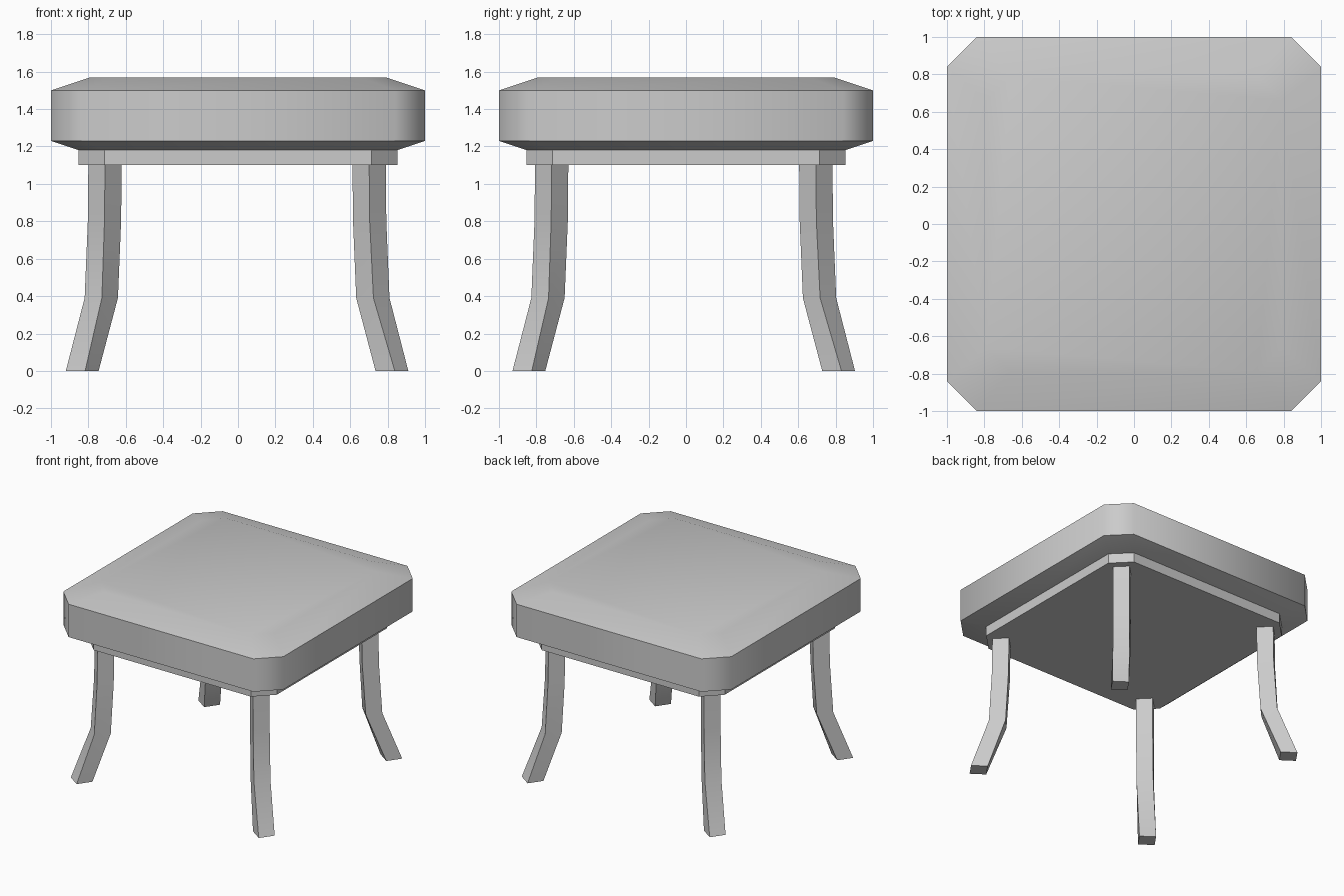
import bpy, bmesh, math

if "Cube" in bpy.data.objects:
    bpy.data.objects.remove(bpy.data.objects["Cube"])

def octagon(half, cut, z):
    # square of half-width `half` with corners cut back to `cut`
    pts = []
    for k in range(4):
        c, s = round(math.cos(k * math.pi / 2)), round(math.sin(k * math.pi / 2))
        for x, y in ((half, -cut), (half, cut)):
            pts.append((x * c - y * s, x * s + y * c, z))
    return pts

def loft(name, rings, smooth=None):
    # skin a stack of equal rings and cap both ends
    bm = bmesh.new()
    loops = [[bm.verts.new(p) for p in ring] for ring in rings]
    n = len(loops[0])
    for a, b in zip(loops, loops[1:]):
        for i in range(n):
            j = (i + 1) % n
            bm.faces.new((a[i], a[j], b[j], b[i]))
    bm.faces.new(loops[0][::-1])
    bm.faces.new(loops[-1])
    bmesh.ops.recalc_face_normals(bm, faces=bm.faces)
    me = bpy.data.meshes.new(name)
    bm.to_mesh(me)
    bm.free()
    ob = bpy.data.objects.new(name, me)
    bpy.context.collection.objects.link(ob)
    if smooth:
        bpy.ops.object.select_all(action='DESELECT')
        ob.select_set(True)
        bpy.context.view_layer.objects.active = ob
        bpy.ops.object.shade_smooth_by_angle(angle=math.radians(smooth))
    return ob

# padded seat with bevelled top and bottom
loft("seat_cushion", [octagon(0.79, 0.66, 1.16), octagon(1.0, 0.84, 1.23),
                      octagon(1.0, 0.84, 1.50), octagon(0.79, 0.66, 1.57)], 50)

# thin frame under the cushion
loft("seat_frame", [octagon(0.853, 0.715, 1.10), octagon(0.853, 0.715, 1.18)])

# splayed legs: (height, offset from centre, twist in degrees)
path = [(0, 0.828, 10), (0.39, 0.726, 2), (0.80, 0.709, 0), (1.12, 0.706, 0)]
legs = {"front_left_leg": (-1, -1), "front_right_leg": (1, -1),
        "back_left_leg": (-1, 1), "back_right_leg": (1, 1)}
for name, (sx, sy) in legs.items():
    rings = []
    for z, off, twist in path:
        cx, cy = sx * off - 0.005, sy * off - 0.012
        angles = [math.radians(twist + 90 * k) for k in range(4)]
        rings.append([(cx + 0.089 * math.cos(a), cy + 0.089 * math.sin(a), z) for a in angles])
    loft(name, rings, 30)
